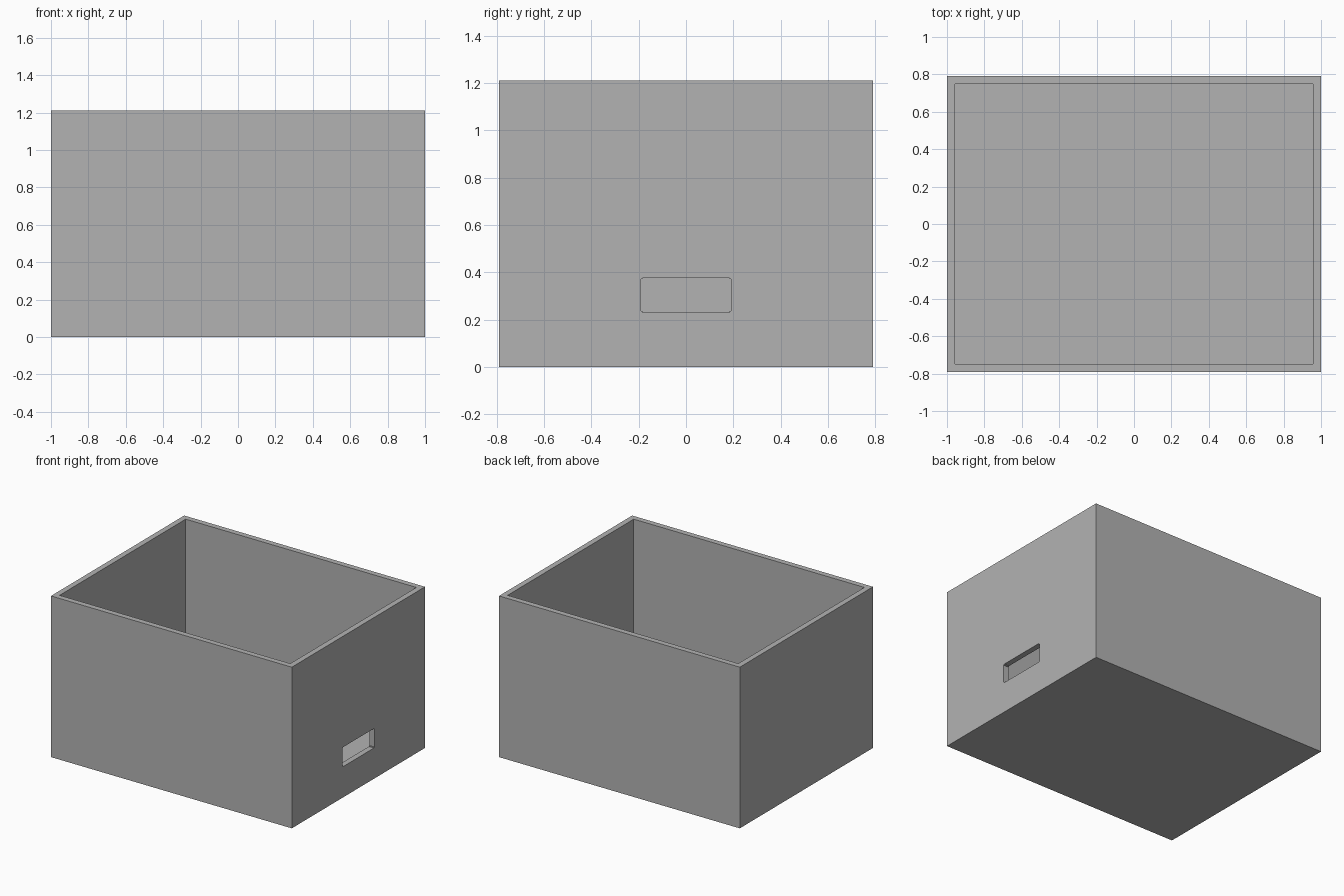
import bpy
import bmesh

default = bpy.data.objects.get("Cube")
if default:
    bpy.data.objects.remove(default, do_unlink=True)

WIDTH, DEPTH, HEIGHT = 2.0, 1.58, 1.21
WALL = 0.042

grey = bpy.data.materials.new("plain grey")
grey.use_nodes = True
colour = (0.45, 0.45, 0.45, 1)
grey.diffuse_color = colour
grey.node_tree.nodes["Principled BSDF"].inputs["Base Color"].default_value = colour


def block(name, size, centre):
    """Axis-aligned box object."""
    bm = bmesh.new()
    bmesh.ops.create_cube(bm, size=1)
    bmesh.ops.scale(bm, vec=size, verts=bm.verts)
    bmesh.ops.translate(bm, vec=centre, verts=bm.verts)
    mesh = bpy.data.meshes.new(name)
    bm.to_mesh(mesh)
    bm.free()
    mesh.materials.append(grey)
    obj = bpy.data.objects.new(name, mesh)
    bpy.context.collection.objects.link(obj)
    return obj


def cut(target, cutter):
    """Subtract a hidden cutter."""
    mod = target.modifiers.new(cutter.name, 'BOOLEAN')
    mod.operation = 'DIFFERENCE'
    mod.solver = 'EXACT'
    mod.object = cutter
    cutter.hide_render = True
    cutter.hide_set(True)


# Open-topped box
box = block("open_box", (WIDTH, DEPTH, HEIGHT), (0, 0, HEIGHT / 2))
cavity = block("cavity_cutter", (WIDTH - 2 * WALL, DEPTH - 2 * WALL, HEIGHT),
               (0, 0, HEIGHT / 2 + WALL))
cut(box, cavity)

# Slot through one side wall, with slightly eased corners
slot = block("slot_cutter", (0.2, 0.38, 0.146), (WIDTH / 2, 0, 0.304))
bm = bmesh.new()
bm.from_mesh(slot.data)
long_edges = [e for e in bm.edges
              if abs(e.verts[0].co.x - e.verts[1].co.x) > 0.1]
bmesh.ops.bevel(bm, geom=long_edges, offset=0.006, segments=2, affect='EDGES')
bm.to_mesh(slot.data)
bm.free()
cut(box, slot)
